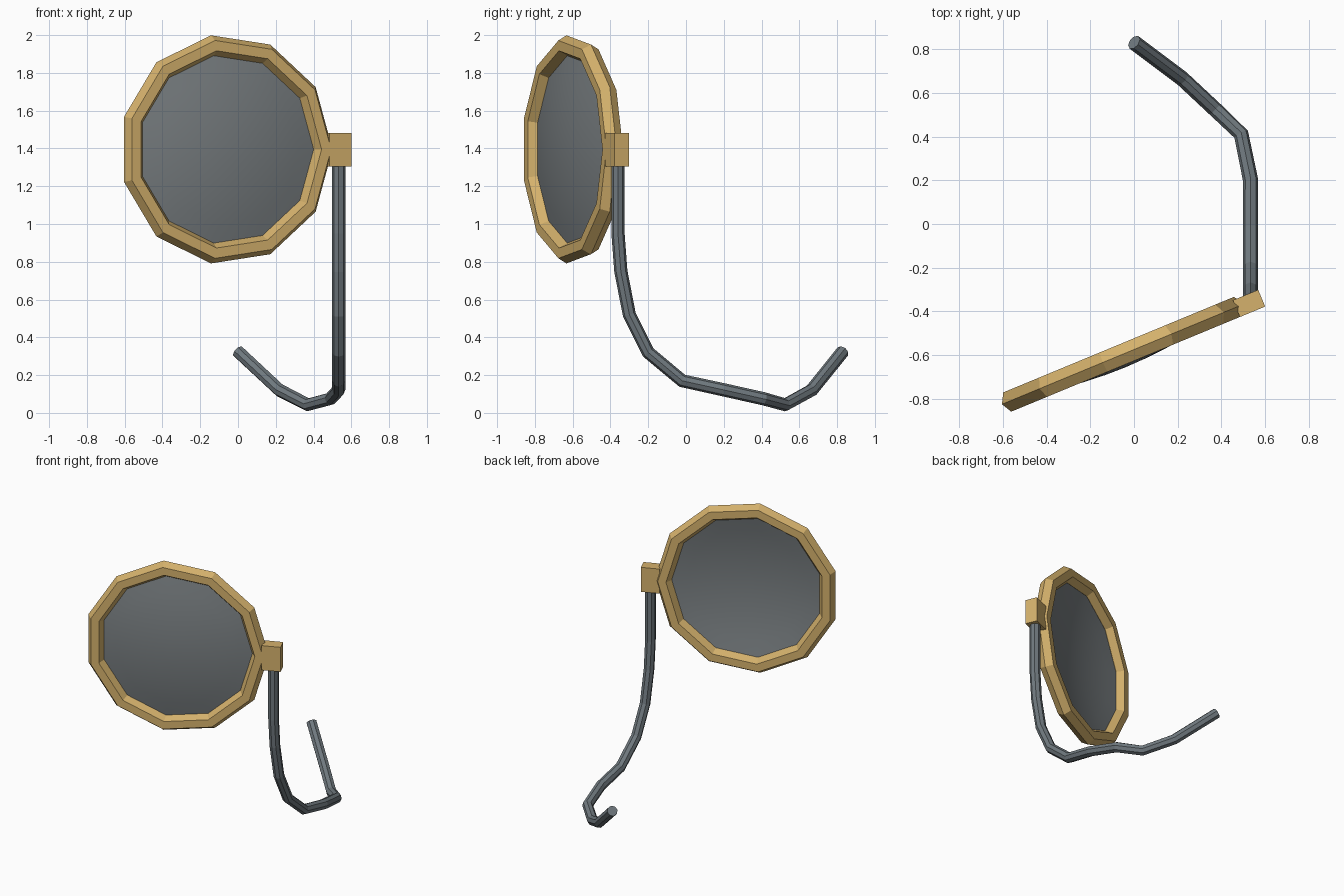
import bpy, bmesh, math
from mathutils import Matrix, Vector

if "Cube" in bpy.data.objects:
    bpy.data.objects.remove(bpy.data.objects["Cube"])


def material(name, rgb):
    m = bpy.data.materials.new(name)
    m.diffuse_color = (*rgb, 1)
    m.use_nodes = True
    m.node_tree.nodes["Principled BSDF"].inputs["Base Color"].default_value = m.diffuse_color
    return m


gold = material("brass", (0.66, 0.44, 0.15))
steel = material("dark steel", (0.16, 0.19, 0.21))
silver = material("mirror grey", (0.19, 0.21, 0.22))

ANGLE = math.radians(22.5)
SIDES = 11
# local x = along the mirror, local y = depth (front is -y), local z = up
head = Matrix.Translation((-0.063, -0.60, 1.395)) @ Matrix.Rotation(ANGLE, 4, 'Z')


def make(name, bm, mat, smooth=False):
    bmesh.ops.recalc_face_normals(bm, faces=bm.faces)
    me = bpy.data.meshes.new(name)
    bm.to_mesh(me)
    bm.free()
    for p in me.polygons:
        p.use_smooth = smooth
    me.materials.append(mat)
    ob = bpy.data.objects.new(name, me)
    bpy.context.collection.objects.link(ob)
    return ob


def ring(bm, r, depth):
    return [bm.verts.new(head @ Vector((r * math.cos(t), depth, r * math.sin(t))))
            for t in (2 * math.pi * k / SIDES for k in range(SIDES))]


def bridge(bm, a, b):
    for k in range(SIDES):
        j = (k + 1) % SIDES
        bm.faces.new((a[k], a[j], b[j], b[k]))


# Frame: 11-sided torus with a hexagonal section
bm = bmesh.new()
loops = [ring(bm, 0.555 + 0.055 * math.cos(i * math.pi / 3),
              0.055 * math.sin(i * math.pi / 3)) for i in range(6)]
for i in range(6):
    bridge(bm, loops[i], loops[(i + 1) % 6])
make("mirror_frame", bm, gold)

# Mirror: shallow dome bulging to the front
bm = bmesh.new()
R, H, STEPS = 0.51, 0.06, 5
loops = [ring(bm, R * i / STEPS, -H * (1 - (i / STEPS) ** 2)) for i in range(1, STEPS + 1)]
for a, b in zip(loops, loops[1:]):
    bridge(bm, a, b)
apex = bm.verts.new(head @ Vector((0, -H, 0)))
for k in range(SIDES):
    bm.faces.new((apex, loops[0][k], loops[0][(k + 1) % SIDES]))
make("mirror_glass", bm, silver, True)

# Clamp block joining frame and arm
bm = bmesh.new()
bmesh.ops.create_cube(bm, size=1, matrix=Matrix.Translation((0.526, -0.363, 1.393))
                      @ Matrix.Rotation(ANGLE, 4, 'Z')
                      @ Matrix.Diagonal((0.125, 0.083, 0.175, 1)))
make("clamp_block", bm, gold)

# Bent arm tube
path = [(0.533, -0.36, 1.35), (0.533, -0.36, 0.95), (0.533, -0.345, 0.75),
        (0.533, -0.30, 0.52), (0.533, -0.20, 0.32), (0.533, -0.02, 0.17),
        (0.533, 0.20, 0.122), (0.49, 0.41, 0.075), (0.37, 0.525, 0.043),
        (0.22, 0.665, 0.12), (0.0, 0.83, 0.325)]
cu = bpy.data.curves.new("arm_tube", 'CURVE')
cu.dimensions = '3D'
cu.bevel_depth = 0.035
cu.bevel_resolution = 2
cu.use_fill_caps = True
sp = cu.splines.new('POLY')
sp.points.add(len(path) - 1)
for p, co in zip(sp.points, path):
    p.co = (*co, 1)
sp.use_smooth = False
cu.materials.append(steel)
arm = bpy.data.objects.new("arm_tube", cu)
bpy.context.collection.objects.link(arm)
bpy.context.view_layer.objects.active = arm
arm.select_set(True)
bpy.ops.object.convert(target='MESH')
